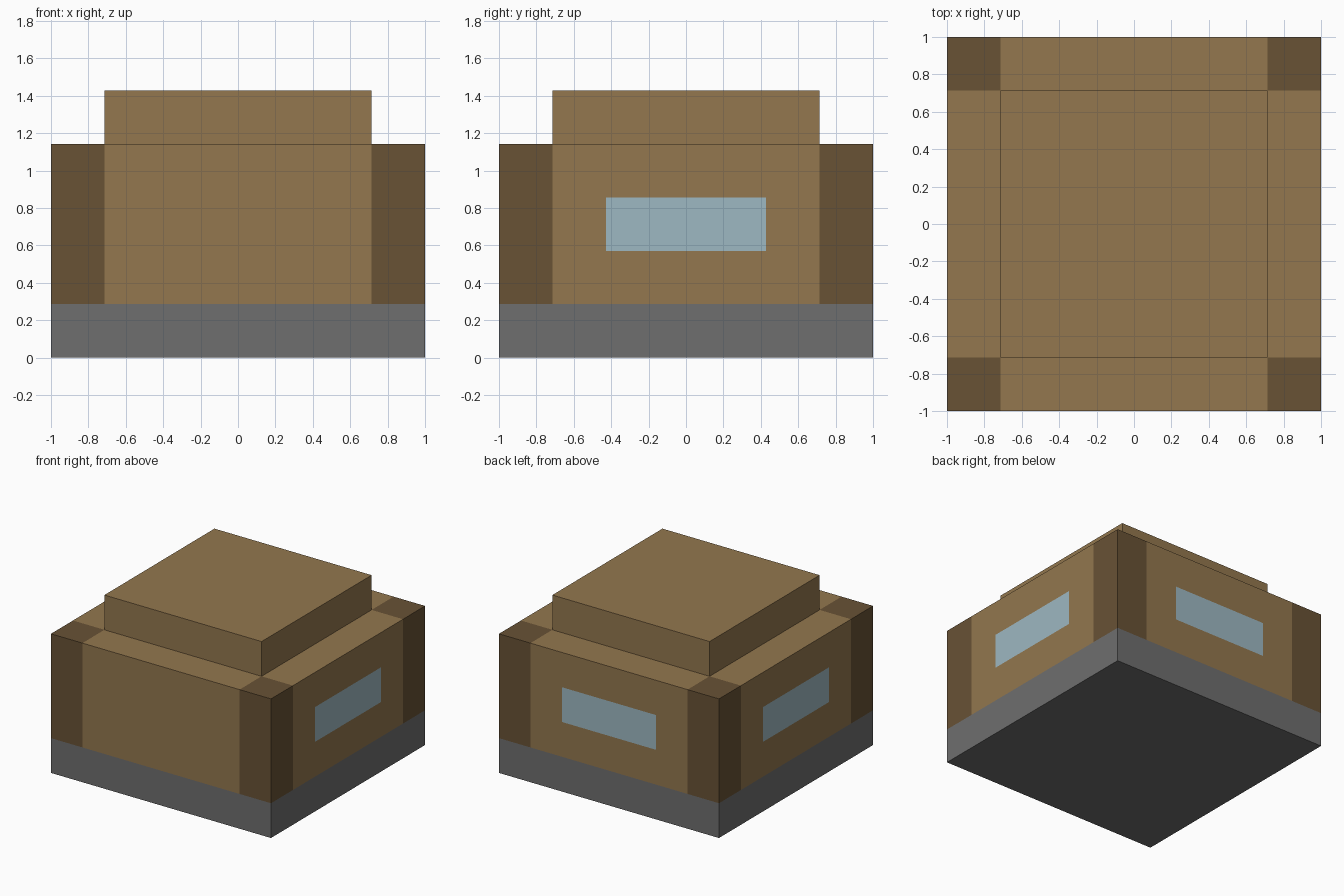
import bpy
import bmesh
from mathutils import Vector

cube = bpy.data.objects.get("Cube")
if cube:
    bpy.data.objects.remove(cube, do_unlink=True)

U = 1 / 7  # building module


def srgb(r, g, b):
    return tuple((c / 255 / 12.92) if c < 11 else ((c / 255 + 0.055) / 1.055) ** 2.4
                 for c in (r, g, b)) + (1.0,)


def material(name, colour):
    mat = bpy.data.materials.new(name)
    mat.use_nodes = True
    mat.diffuse_color = colour
    mat.node_tree.nodes["Principled BSDF"].inputs["Base Color"].default_value = colour
    return mat


WOOD = material("light_wood", srgb(147, 119, 78))
POST = material("dark_wood", srgb(104, 82, 53))
STONE = material("grey_stone", srgb(110, 110, 110))
GLASS = material("pale_blue_glass", srgb(158, 184, 194))


def block(name, half, z0, z1, mats, drop=(), cuts=(), rule=None):
    """Square block; drop lists hidden caps, cuts are (axis, position) planes."""
    bm = bmesh.new()
    bmesh.ops.create_cube(bm, size=1)
    for v in bm.verts:
        v.co = (v.co.x * 2 * half, v.co.y * 2 * half, z0 if v.co.z < 0 else z1)
    bm.normal_update()
    hidden = [f for f in bm.faces if round(f.normal.z) in drop]
    bmesh.ops.delete(bm, geom=hidden, context='FACES')
    for axis, pos in cuts:
        normal = Vector((0, 0, 0))
        normal[axis] = 1
        bmesh.ops.bisect_plane(bm, geom=bm.verts[:] + bm.edges[:] + bm.faces[:],
                               plane_co=normal * pos, plane_no=normal)
    bm.normal_update()
    if rule:
        for f in bm.faces:
            f.material_index = rule(f.calc_center_median(), f.normal)
    mesh = bpy.data.meshes.new(name)
    bm.to_mesh(mesh)
    bm.free()
    for m in mats:
        mesh.materials.append(m)
    obj = bpy.data.objects.new(name, mesh)
    bpy.context.collection.objects.link(obj)
    return obj


def wall_paint(c, n):
    # Corner posts, then one window on every side but the front
    if abs(c.x) > 5 * U and abs(c.y) > 5 * U:
        return 1
    along = c.y if abs(n.x) > 0.5 else c.x
    if abs(n.z) < 0.5 and n.y > -0.5 and abs(along) < 3 * U and 4 * U < c.z < 6 * U:
        return 2
    return 0


# Stone footing
block("stone_base", 1, 0, 2 * U, [STONE], drop=(1,))

# Walls with corner posts and flush windows
wall_cuts = [(axis, s * d * U) for axis in (0, 1) for d in (3, 5) for s in (-1, 1)]
wall_cuts += [(2, 4 * U), (2, 6 * U)]
block("walls", 1, 2 * U, 8 * U, [WOOD, POST, GLASS], drop=(-1,),
      cuts=wall_cuts, rule=wall_paint)

# Raised roof
block("roof_cap", 5 * U, 8 * U, 10 * U, [WOOD], drop=(-1,))
